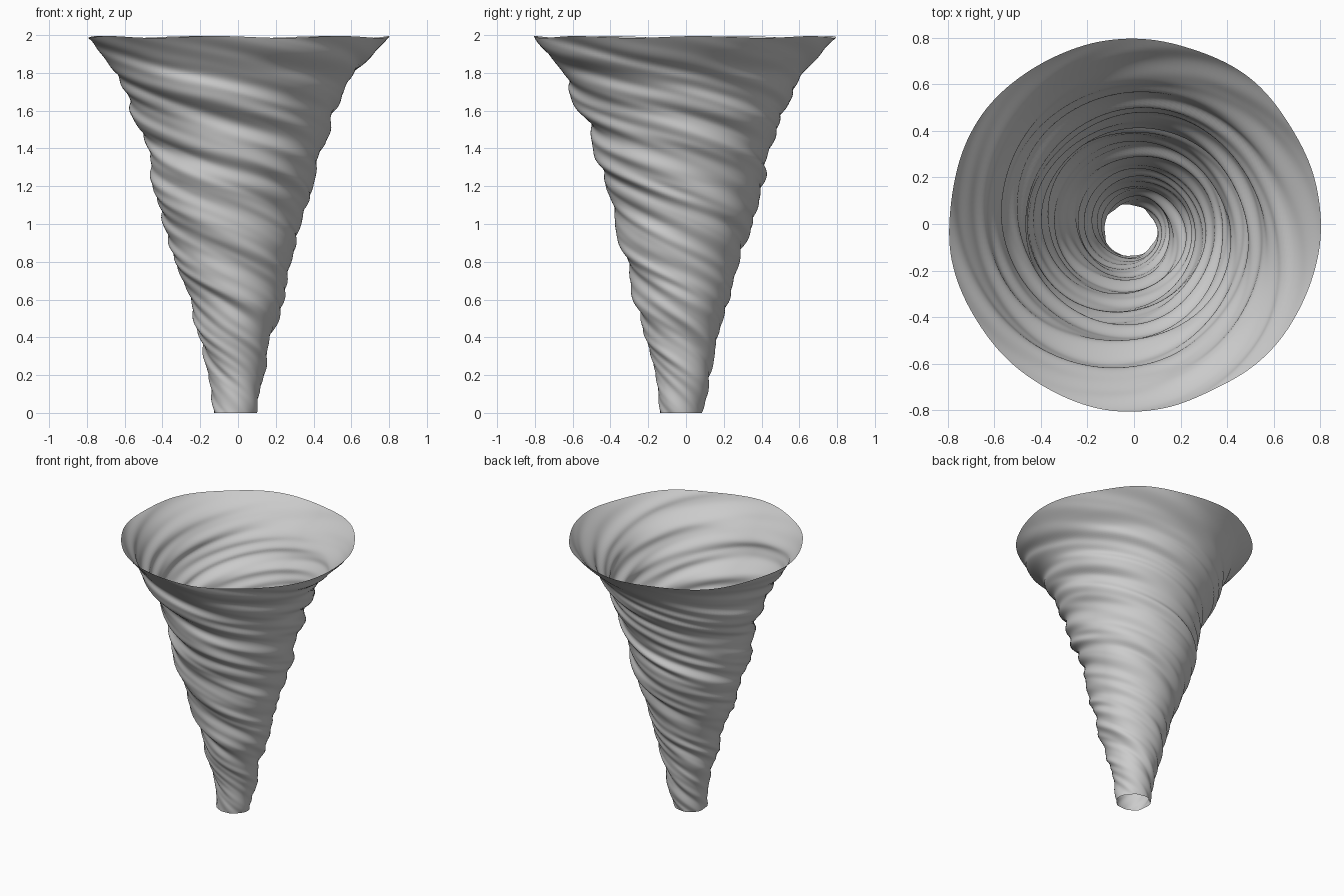
import bpy, bmesh, math
from mathutils import noise, Vector

if "Cube" in bpy.data.objects:
    bpy.data.objects.remove(bpy.data.objects["Cube"])

SIDES, RINGS, HEIGHT = 160, 200, 1.99

# Funnel profile: height, mean radius, centre x, centre y
PROFILE = [(0, .112, -.020, -.028), (.2, .146, -.012, -.012), (.4, .192, -.012, -.02),
           (.6, .245, 0, -.020), (.8, .302, -.022, -.022), (1.0, .359, -.020, -.006),
           (1.2, .412, -.020, -.012), (1.4, .461, -.010, -.022), (1.6, .537, -.028, -.02),
           (1.8, .636, -.015, -.02), (1.9, .712, 0, -.015), (2.0, .795, 0, 0)]


def profile(z):
    """Smooth (Hermite) interpolation of the profile."""
    i = 0
    while i < len(PROFILE) - 2 and z > PROFILE[i + 1][0]:
        i += 1
    a, b = PROFILE[i], PROFILE[i + 1]
    p, q = PROFILE[max(i - 1, 0)], PROFILE[min(i + 2, len(PROFILE) - 1)]
    h = b[0] - a[0]
    t = (z - a[0]) / h
    out = []
    for k in (1, 2, 3):
        m0 = (b[k] - p[k]) / (b[0] - p[0]) * h
        m1 = (q[k] - a[k]) / (q[0] - a[0]) * h
        out.append((2*t**3 - 3*t*t + 1) * a[k] + (t**3 - 2*t*t + t) * m0
                   + (3*t*t - 2*t**3) * b[k] + (t**3 - t*t) * m1)
    return out


def swirl(theta, z):
    """Irregular, broken helical ridges, about -1 to 1."""
    phi = theta + 6.2 * z - 1.2 * math.exp(-3 * z)
    c, s = math.cos(phi), math.sin(phi)
    big = noise.noise(Vector((c * 1.5, s * 1.5, z * 2.6 + 3)))
    fine = noise.noise(Vector((c * 2.4 + 7, s * 2.4, z * 4.2)))
    return 0.65 * big + 0.7 * fine * min(1, 0.3 + 2 * z)


# Twisted open funnel wall
bm = bmesh.new()
rings = []
for j in range(RINGS + 1):
    z = 2.0 * j / RINGS
    r, cx, cy = profile(z)
    amp = (0.020 + 0.019 * min(z, 1.2)) * (1 - 0.6 * max(0, (z - 1.75) / 0.25))
    ring = []
    for i in range(SIDES):
        th = 2 * math.pi * i / SIDES
        rr = r + amp * swirl(th, z)
        # slightly wavy upper rim
        zz = z / 2 * (HEIGHT + 0.005 * (z / 2) ** 8 * math.sin(7 * th + 1))
        ring.append(bm.verts.new((cx + rr * math.cos(th), cy + rr * math.sin(th), zz)))
    rings.append(ring)
for lo, hi in zip(rings, rings[1:]):
    for i in range(SIDES):
        k = (i + 1) % SIDES
        f = bm.faces.new((lo[i], lo[k], hi[k], hi[i]))
        f.smooth = True

mesh = bpy.data.meshes.new("tornado_funnel")
bm.to_mesh(mesh)
bm.free()
funnel = bpy.data.objects.new("tornado_funnel", mesh)
bpy.context.collection.objects.link(funnel)
